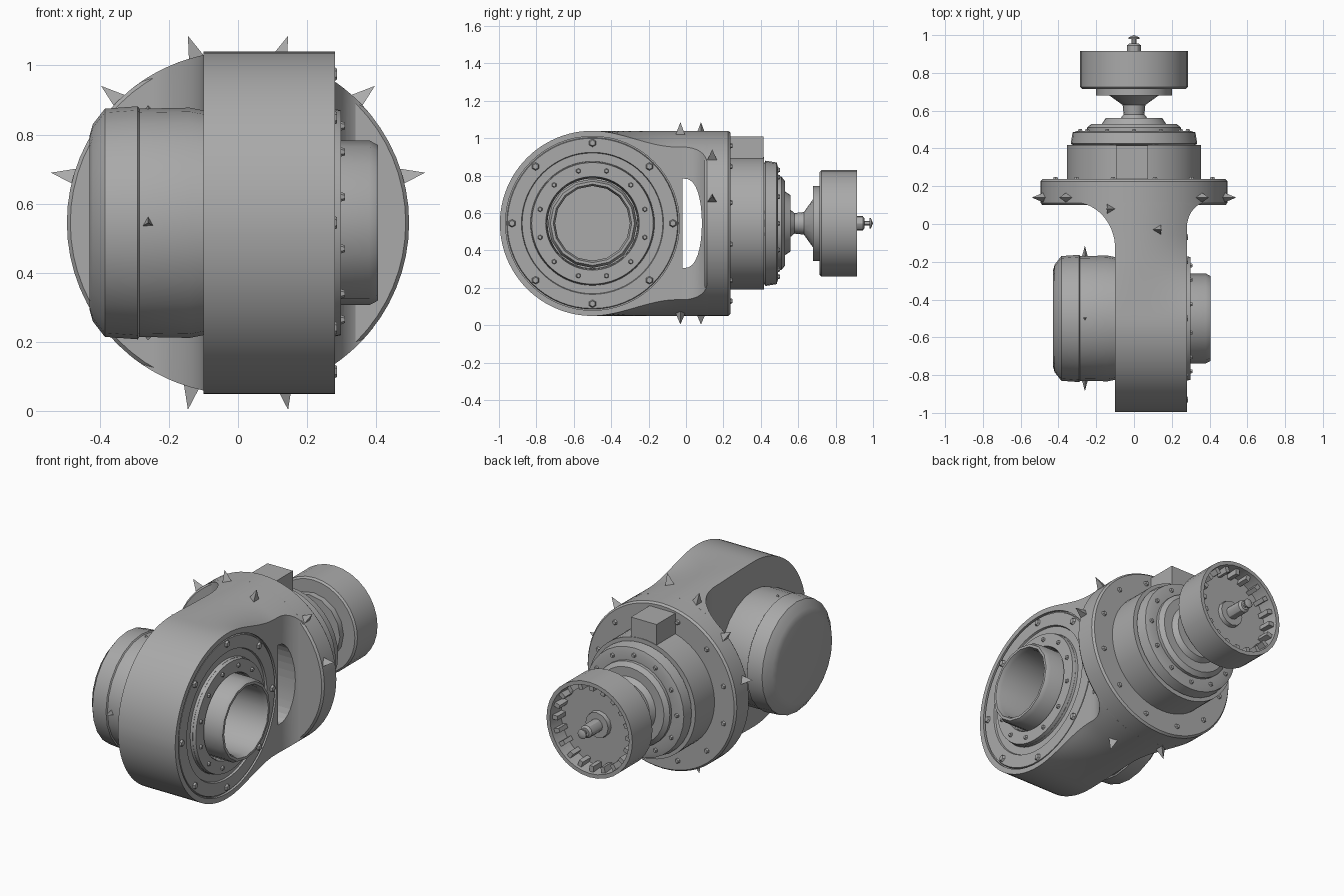
import bpy, bmesh, math
from mathutils import Vector, Matrix

if "Cube" in bpy.data.objects:
    bpy.data.objects.remove(bpy.data.objects["Cube"])

grey = bpy.data.materials.new("machined grey")
grey.use_nodes = True
COL = (0.4, 0.4, 0.4, 1)
grey.diffuse_color = COL
grey.node_tree.nodes["Principled BSDF"].inputs["Base Color"].default_value = COL

CZ, R, RY = 0.545, 0.495, -0.5      # axis height, housing radius, ring centre
RING, SHAFT = (0, RY, CZ), (0, 0, CZ)


def finish(name, bm, smooth=True):
    bmesh.ops.remove_doubles(bm, verts=bm.verts, dist=1e-4)
    bmesh.ops.recalc_face_normals(bm, faces=bm.faces)
    me = bpy.data.meshes.new(name)
    bm.to_mesh(me)
    bm.free()
    me.materials.append(grey)
    ob = bpy.data.objects.new(name, me)
    bpy.context.collection.objects.link(ob)
    if smooth:
        shade(ob)
    return ob


def shade(ob):
    bpy.ops.object.select_all(action='DESELECT')
    ob.select_set(True)
    bpy.context.view_layer.objects.active = ob
    bpy.ops.object.shade_smooth_by_angle(angle=math.radians(30))


def loft(bm, loops, cap=False):
    rows = [[bm.verts.new(p) for p in lp] for lp in loops]
    n = len(rows[0])
    for a, b in zip(rows, rows[1:]):
        for i in range(n):
            bm.faces.new((a[i], a[(i + 1) % n], b[(i + 1) % n], b[i]))
    if cap:
        bm.faces.new(rows[0])
        bm.faces.new(rows[-1])


def place(axis, c, pos, r, a):
    """Point at distance pos along the axis and polar (r, a) around it."""
    u, v = r * math.cos(a), r * math.sin(a)
    return Vector((pos, c[1] + u, c[2] + v) if axis == 'X' else (c[0] + u, pos, c[2] + v))


def lathe(name, profile, axis, c, segs=64):
    bm = bmesh.new()
    loft(bm, [[place(axis, c, p, r, math.tau * i / segs) for i in range(segs)]
              for p, r in profile])
    return finish(name, bm)


def cone(bm, base, direction, r1, r2, h, segs):
    rot = Vector(direction).to_track_quat('Z', 'Y').to_matrix().to_4x4()
    m = Matrix.Translation(base + Vector(direction) * h / 2) @ rot
    bmesh.ops.create_cone(bm, cap_ends=True, segments=segs, radius1=r1, radius2=r2,
                          depth=h, matrix=m)


def bolts(name, axis, c, pos, r, count, size, start=0):
    bm = bmesh.new()
    d = (1, 0, 0) if axis == 'X' else (0, 1, 0)
    for i in range(count):
        p = place(axis, c, pos, r, math.radians(start) + math.tau * i / count)
        cone(bm, p, d, size, size * 0.7, 0.012, 6)
    finish(name, bm, False)


def cut(ob, cutter):
    mod = ob.modifiers.new("cut", 'BOOLEAN')
    mod.operation, mod.solver, mod.object = 'DIFFERENCE', 'EXACT', cutter
    bpy.ops.object.select_all(action='DESELECT')
    bpy.context.view_layer.objects.active = ob
    ob.select_set(True)
    bpy.ops.object.modifier_apply(modifier=mod.name)
    bpy.data.objects.remove(cutter)


# Housing: round nose that blends into a round flange with filleted sides
def fillet(y, start, reach):
    u = min(1, max(0, (y - start) / (0.115 - start)))
    return reach * (1 - math.sqrt(1 - u * u))


def section(y, h, n=20):
    x0, x1 = -0.1 - fillet(y, -0.13, 0.22), 0.28 + fillet(y, -0.02, 0.11)
    t = min(1, max(0, (y - RY) / 0.45))
    t = t * t * (3 - 2 * t)
    top = []
    for j in range(n + 1):
        x = x0 + (x1 - x0) * j / n
        top.append((x, h * (1 - t) + t * math.sqrt(R * R - x * x)))
    return ([(x, y, CZ + k) for x, k in top] +
            [(x, y, CZ - k) for x, k in reversed(top)])


stations = []
for i in range(1, 25):
    a = math.pi / 2 * i / 24
    stations.append((RY - R * math.cos(a), R * math.sin(a)))
stations += [(RY + 0.37 * i / 12, R) for i in range(1, 13)]
stations += [(-0.13 + 0.245 * math.sin(math.pi / 2 * i / 16), R) for i in range(1, 17)]
bm = bmesh.new()
loft(bm, [section(-0.995, 0.012)] + [section(y, h) for y, h in stations], cap=True)
housing = finish("housing", bm, False)

# Bore through the nose, recess in its right face, D-shaped slot behind it
cut(housing, lathe("bore_cutter", [(-0.5, 0), (-0.5, 0.245), (0.6, 0.245), (0.6, 0)], 'X', RING))
cut(housing, lathe("recess_cutter", [(0.265, 0.33), (0.265, 0.465), (0.5, 0.465),
                                     (0.5, 0.33), (0.265, 0.33)], 'X', RING))
bm = bmesh.new()
arc = [math.pi * (i / 16 - 0.5) for i in range(17)]
loft(bm, [[(x, -0.02 + 0.105 * math.cos(a) ** 0.7 if abs(a) < 1.57 else -0.02,
            CZ + 0.24 * math.sin(a)) for a in arc] for x in (-0.6, 0.6)], cap=True)
cut(housing, finish("slot_cutter", bm, False))
shade(housing)

# Nose face rings and hub tube
lathe("outer_face_ring", [(0.262, 0.375), (0.276, 0.38), (0.276, 0.455), (0.262, 0.46)], 'X', RING)
lathe("inner_face_ring", [(0.25, 0.24), (0.298, 0.25), (0.298, 0.325), (0.25, 0.335)], 'X', RING)
lathe("hub_tube", [(-0.09, 0), (-0.09, 0.2), (0.38, 0.2), (0.405, 0.21), (0.405, 0.225),
                   (0.38, 0.238), (0.0, 0.238)], 'X', RING, 16)
bolts("outer_face_bolts", 'X', RING, 0.275, 0.43, 8, 0.022)
bolts("inner_face_bolts", 'X', RING, 0.297, 0.29, 12, 0.014, 15)

# Motor on the left of the nose
lathe("side_motor", [(-0.43, 0), (-0.43, 0.25), (-0.42, 0.285), (-0.385, 0.33), (-0.29, 0.337),
                     (-0.285, 0.33), (-0.14, 0.333), (-0.1, 0.325), (-0.08, 0.325), (-0.08, 0)],
      'X', RING, 24)

# Flange and stepped collars at the back
lathe("flange", [(0.1, 0), (0.1, 0.485), (0.112, R), (0.225, R), (0.237, 0.485),
                 (0.237, 0)], 'Y', SHAFT)
lathe("collar", [(0.23, 0), (0.23, 0.355), (0.418, 0.355), (0.418, 0)], 'Y', SHAFT)
lathe("collar_cap", [(0.41, 0), (0.41, 0.31), (0.425, 0.335), (0.485, 0.325), (0.492, 0.3),
                     (0.492, 0.25), (0.51, 0.25), (0.53, 0.225), (0.53, 0.17),
                     (0.56, 0.15), (0.56, 0)], 'Y', SHAFT, 32)
bolts("flange_bolts", 'Y', SHAFT, 0.236, 0.43, 12, 0.016, 15)
bolts("collar_bolts", 'Y', SHAFT, 0.491, 0.285, 12, 0.014)

# Block on top of the collar
bm = bmesh.new()
bmesh.ops.create_cube(bm, size=1, matrix=Matrix.Translation((-0.01, 0.325, 0.92))
                      @ Matrix.Diagonal((0.17, 0.18, 0.18, 1)))
finish("collar_block", bm, False)

# Neck and open drum with inner fins
lathe("neck", [(0.55, 0.08), (0.58, 0.055), (0.63, 0.06), (0.68, 0.13), (0.68, 0.2),
               (0.72, 0.2)], 'Y', SHAFT, 16)
lathe("drum", [(0.715, 0), (0.715, 0.275), (0.725, 0.285), (0.915, 0.285), (0.915, 0.262),
               (0.82, 0.255), (0.82, 0)], 'Y', SHAFT, 32)
bm = bmesh.new()
for i in range(20):
    a = math.tau * i / 20
    m = (Matrix.Translation(place('Y', SHAFT, 0.855, 0.245, a))
         @ Matrix.Rotation(-a, 4, 'Y') @ Matrix.Diagonal((0.04, 0.08, 0.025, 1)))
    bmesh.ops.create_cube(bm, size=1, matrix=m)
finish("drum_fins", bm, False)
lathe("shaft_tip", [(0.81, 0.08), (0.845, 0.075), (0.845, 0.038), (0.945, 0.038), (0.955, 0.025),
                    (0.955, 0.012), (0.98, 0.012), (0.98, 0.028), (0.988, 0.028), (1.0, 0)],
      'Y', SHAFT, 12)

# Small spikes around the flange and the motor
bm = bmesh.new()
for deg in (15, 45, 75, 105, 135, 165, 255, 285):
    a = math.radians(deg)
    steep = abs(math.sin(a)) > 0.9
    y = 0.14 if not steep else (-0.03 if math.cos(a) > 0 else 0.08)
    d = Vector((math.cos(a), 0, math.sin(a)))
    cone(bm, Vector((0, y, CZ)) + d * 0.47, d, 0.04, 0, 0.09, 3)
for y, z in ((0, 1), (0, -1), (1, 0), (-1, 0)):
    d = Vector((0, y, z))
    cone(bm, Vector((-0.26, RY, CZ)) + d * 0.32, d, 0.02, 0, 0.065 if y else 0.02, 3)
finish("spikes", bm, False)
